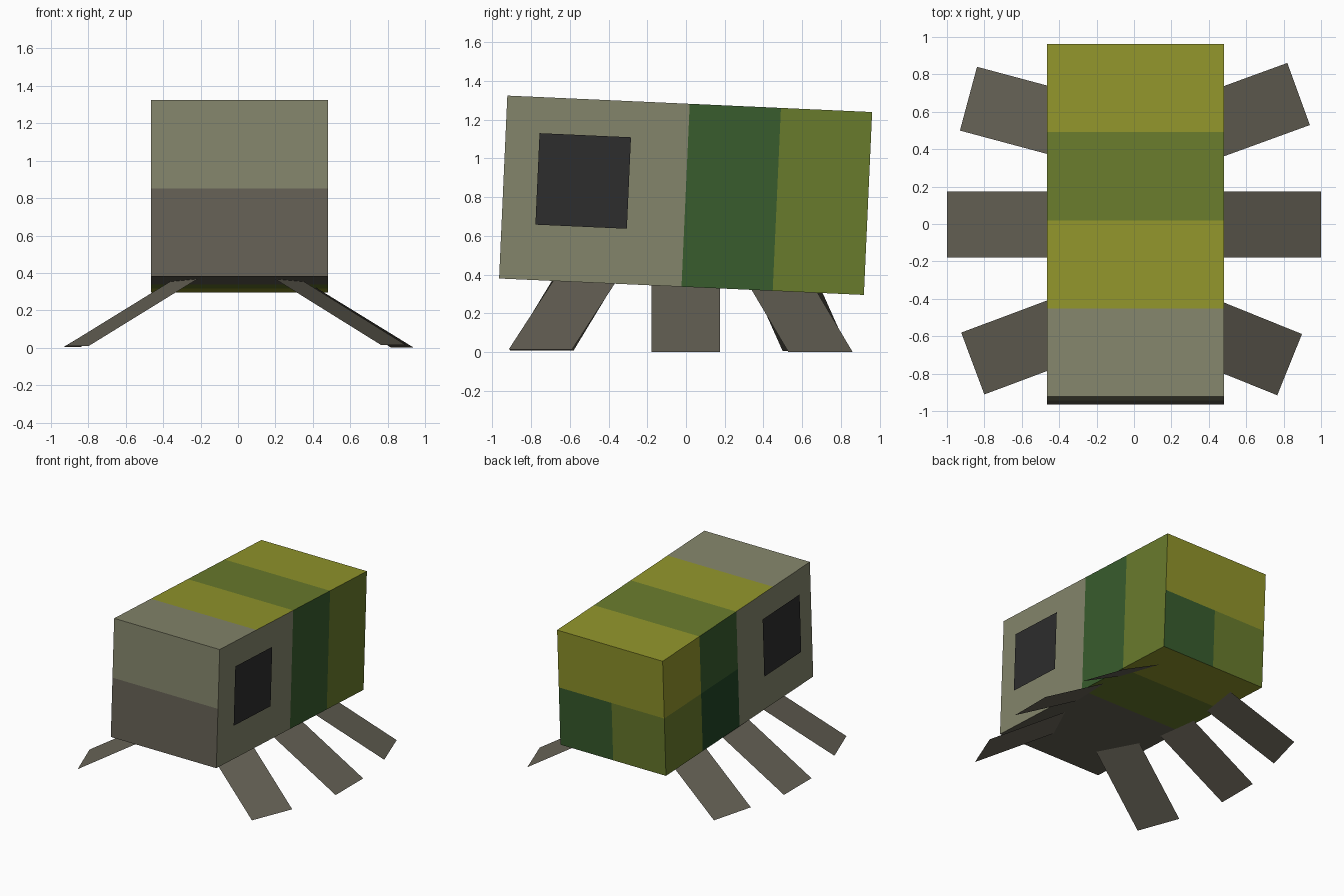
import bpy, bmesh, math
from mathutils import Vector

if "Cube" in bpy.data.objects:
    bpy.data.objects.remove(bpy.data.objects["Cube"])


def linear(byte):
    c = byte / 255
    return c / 12.92 if c <= 0.04045 else ((c + 0.055) / 1.055) ** 2.4


def material(name, hex_code):
    col = [linear(b) for b in bytes.fromhex(hex_code)] + [1]
    mat = bpy.data.materials.new(name)
    mat.use_nodes = True
    mat.diffuse_color = col
    bsdf = mat.node_tree.nodes["Principled BSDF"]
    bsdf.inputs["Base Color"].default_value = col
    bsdf.inputs["Roughness"].default_value = 0.9
    return mat


PALE, GREY, YELLOW, OLIVE, GREEN, DARK, BLACK = range(7)
MATS = [material(*m) for m in (
    ("pale_grey", "84856b"), ("brown_grey", "656155"), ("yellow", "91952b"),
    ("olive", "697b2c"), ("green", "385c2d"), ("dark_green", "204626"),
    ("black", "2d2d2d"))]


def add_object(name, bm, mats):
    mesh = bpy.data.meshes.new(name)
    bm.to_mesh(mesh)
    bm.free()
    for m in mats:
        mesh.materials.append(m)
    obj = bpy.data.objects.new(name, mesh)
    bpy.context.collection.objects.link(obj)
    return obj


def quad(name, corners, mat):
    bm = bmesh.new()
    bm.faces.new([bm.verts.new(c) for c in corners])
    return add_object(name, bm, [mat])


# Body: a block cut into quarters of its length and halves of its section
W, L = 0.946, 1.887
CENTRE, TILT = (0.009, -0.002, 0.81), math.radians(-2.58)


def body_colour(n, c):
    band = int((c.y / L + 0.5) * 4)          # 0 at the front, 3 at the back
    upper = c.z > 0
    if n.z > 0.5:
        return (PALE, YELLOW, OLIVE, YELLOW)[band]
    if n.z < -0.5:
        return (GREY, GREY, OLIVE, YELLOW)[band]
    if n.y < -0.5:
        return PALE if upper else GREY
    if n.y > 0.5:
        return YELLOW if upper else (GREEN if c.x > 0 else OLIVE)
    if n.x > 0.5:
        return (PALE, PALE, GREEN, OLIVE)[band]
    return (PALE, PALE, GREEN if upper else DARK, YELLOW if upper else OLIVE)[band]


bm = bmesh.new()
bmesh.ops.create_cube(bm, size=1)
bmesh.ops.scale(bm, vec=(W, L, W), verts=bm.verts)
cuts = [((0, L * k / 4, 0), (0, 1, 0)) for k in (-1, 0, 1)]
cuts += [((0, 0, 0), (0, 0, 1)), ((0, 0, 0), (1, 0, 0))]
for co, no in cuts:
    bmesh.ops.bisect_plane(bm, geom=bm.verts[:] + bm.edges[:] + bm.faces[:],
                           plane_co=co, plane_no=no)
bm.normal_update()
for f in bm.faces:
    f.material_index = body_colour(f.normal, f.calc_center_median())
body = add_object("body", bm, MATS[:BLACK])
body.location = CENTRE
body.rotation_euler.x = TILT

# Eyes: flat squares just off each side of the body
for side, label in ((1, "left"), (-1, "right")):
    x, y, z, h = side * (W / 2 + 0.024), -0.532, 0.05, W / 4
    ring = [(x, y + a * h, z + b * h) for a, b in ((-1, -1), (1, -1), (1, 1), (-1, 1))]
    eye = quad(label + "_eye", ring[::side], MATS[BLACK])
    eye.location = CENTRE
    eye.rotation_euler.x = TILT


# Legs: flat strips rising 30 degrees from the foot into the body
def leg(name, foot, angle, width=0.353, run=0.7):
    a = math.radians(angle)
    out = Vector((math.cos(a), math.sin(a), 0))
    across = Vector((-out.y, out.x, 0)) * width / 2
    foot = Vector(foot)
    top = foot - out * run + Vector((0, 0, run * math.tan(math.radians(30))))
    quad(name, (foot - across, foot + across, top + across, top - across), MATS[GREY])


leg("front_left_leg", (0.832, -0.752, 0.014), -22)
leg("front_right_leg", (-0.862, -0.746, 0.008), 180 + 20.5)
leg("middle_left_leg", (1, -0.002, 0), 0)
leg("middle_right_leg", (-1, -0.002, 0), 180)
leg("back_left_leg", (0.88, 0.695, 0), 20)
leg("back_right_leg", (-0.885, 0.67, 0.005), 180 - 15)
